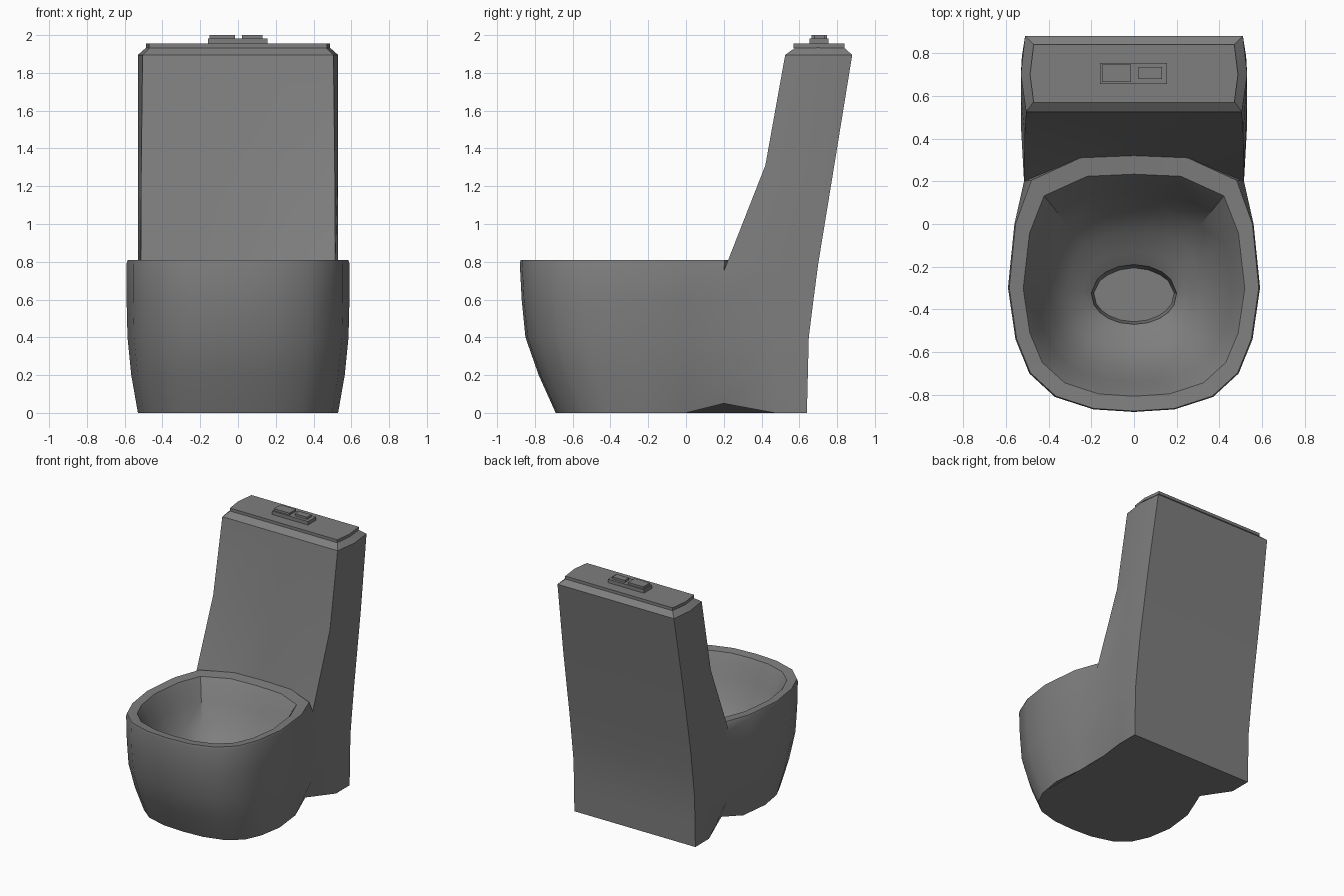
import bpy, bmesh, math
from mathutils import Vector

if "Cube" in bpy.data.objects:
    bpy.data.objects.remove(bpy.data.objects["Cube"], do_unlink=True)

ceramic = bpy.data.materials.new("grey_ceramic")
ceramic.use_nodes = True
GREY = (0.21, 0.21, 0.21, 1)
ceramic.diffuse_color = GREY
ceramic.node_tree.nodes["Principled BSDF"].inputs["Base Color"].default_value = GREY


def ring(half):
    """Mirror a front-to-back half outline into a closed ring."""
    half = [Vector(p) for p in half]
    return half + [Vector((-p.x, p.y, p.z)) for p in half[-2:0:-1]]


def loft(bm, rings, cap_start=False, cap_end=False):
    rows = [[bm.verts.new(p) for p in r] for r in rings]
    for a, b in zip(rows, rows[1:]):
        for i in range(len(a)):
            j = (i + 1) % len(a)
            bm.faces.new((a[i], a[j], b[j], b[i]))
    if cap_start:
        bm.faces.new(rows[0][::-1])
    if cap_end:
        bm.faces.new(rows[-1])


def finish(name, bm, angle=30):
    bmesh.ops.remove_doubles(bm, verts=bm.verts, dist=0.0005)
    bmesh.ops.recalc_face_normals(bm, faces=bm.faces)
    mesh = bpy.data.meshes.new(name)
    bm.to_mesh(mesh)
    bm.free()
    mesh.materials.append(ceramic)
    obj = bpy.data.objects.new(name, mesh)
    bpy.context.collection.objects.link(obj)
    bpy.ops.object.select_all(action='DESELECT')
    obj.select_set(True)
    bpy.context.view_layer.objects.active = obj
    bpy.ops.object.shade_smooth_by_angle(angle=math.radians(angle))
    return obj


def prism(name, outline, z0, z1):
    bm = bmesh.new()
    loft(bm, [[(x, y, z) for x, y in outline] for z in (z0, z1)], True, True)
    return finish(name, bm)


def box(name, x0, x1, y0, y1, z0, z1):
    return prism(name, [(x0, y0), (x1, y0), (x1, y1), (x0, y1)], z0, z1)


# Plan of the bowl, front centre to the junction with the tank
PLAN = [(0, -.88), (.19, -.868), (.37, -.81), (.49, -.7), (.555, -.54),
        (.59, -.3), (.56, 0)]

bm = bmesh.new()

# Outer pedestal: height, front y, half width, waist x, waist z, back y
levels = [(0, -.69, .53, .45, .05, .64), (.2, -.78, .565, .505, .2, .645),
          (.4, -.85, .585, .515, .4, .65), (.6, -.87, .59, .515, .58, .675),
          (.79, -.88, .59, .515, .75, .70)]
pedestal = []
for z, front, width, waist, waist_z, back in levels:
    half = [(x * width / .59, y * front / -.88, z) for x, y in PLAN]
    half += [(waist, .2, waist_z), (.53, .47, z), (.53, back, z), (0, back, z)]
    pedestal.append(ring(half))
loft(bm, pedestal, cap_start=True)

# Tank column rising from the back of the pedestal
rim_back = [(.25, .31, .81), (0, .32, .81)]
base = rim_back[::-1] + [(.515, .2, .75), (.53, .47, .79), (.53, .7, .79), (0, .7, .79)]


def tank_ring(z, front, mid, back, xf, xm, xb):
    return ring([(0, front, z), (.25, front, z), (xf, front, z),
                 (xm, mid, z), (xb, back, z), (0, back, z)])


loft(bm, [ring(base),
          tank_ring(1.31, .42, .6, .785, .512, .53, .525),
          tank_ring(1.895, .525, .7, .88, .505, .53, .51),
          tank_ring(1.935, .58, .7, .835, .465, .485, .465)], cap_end=True)

# Rim and hollow of the bowl
foot = [(x, y, .79) for x, y in PLAN] + [(.515, .2, .75)] + rim_back
rim = [(x * .99, y * .995, .81) for x, y in PLAN] + [(.48, .205, .81)] + rim_back
rings = [ring(foot), ring(rim)]
centre = Vector((0, -.33, 0))
for t, z in [(.83, .803), (.76, .75), (.66, .65), (.5, .51), (.3, .41),
             (.12, .36), (0, .32), (-.03, .22)]:
    half = []
    for p in rim:
        d = Vector((p[0], p[1], 0)) - centre
        a = math.atan2(d.y, d.x)
        drain = Vector((.2 * math.cos(a), .14 * math.sin(a), 0))
        q = centre + drain.lerp(d, t)
        half.append((0 if p[0] == 0 else q.x, q.y, z))
    rings.append(ring(half))
loft(bm, rings, cap_end=True)
finish("toilet_body", bm, 35)

# Tank lid and flush buttons
prism("tank_lid", [(-.47, .57), (.47, .57), (.487, .7), (.47, .84),
                   (-.47, .84), (-.487, .7)], 1.932, 1.955)
box("button_base", -.16, .155, .655, .755, 1.95, 1.983)
box("large_flush_button", -.15, -.015, .665, .747, 1.98, 2.0)
box("small_flush_button", .022, .13, .68, .735, 1.98, 2.0)
